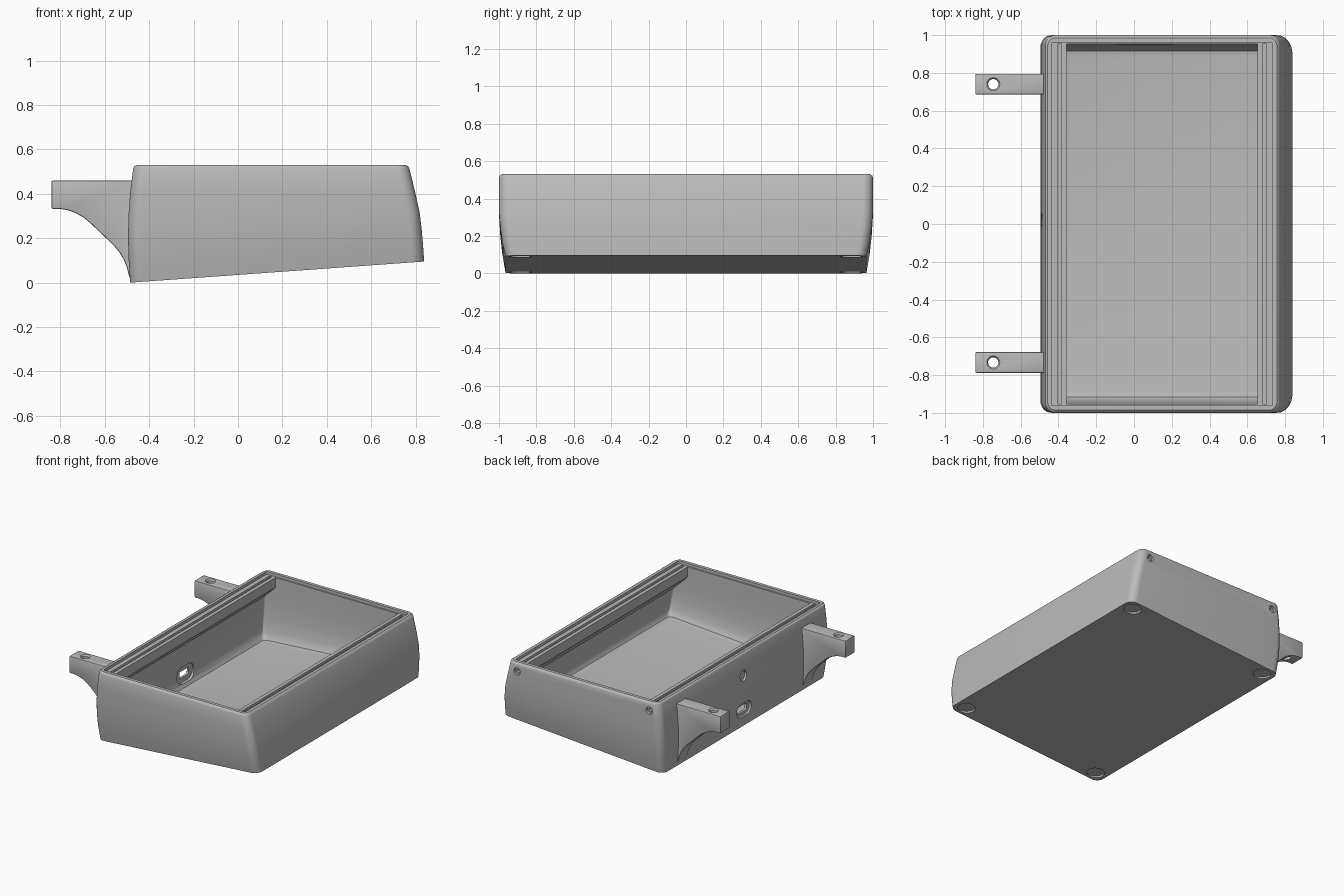
import bpy
import bmesh
from math import cos, sin, pi

cube = bpy.data.objects.get("Cube")
if cube:
    bpy.data.objects.remove(cube, do_unlink=True)

grey = bpy.data.materials.new("plain grey")
grey.use_nodes = True
COLOUR = (0.5, 0.5, 0.5, 1)
grey.diffuse_color = COLOUR
grey.node_tree.nodes["Principled BSDF"].inputs["Base Color"].default_value = COLOUR


def skin(name, rings):
    """Closed solid through a list of matching rings of points."""
    bm = bmesh.new()
    loops = [[bm.verts.new(p) for p in ring] for ring in rings]
    n = len(loops[0])
    for a, b in zip(loops, loops[1:]):
        for i in range(n):
            j = (i + 1) % n
            bm.faces.new((a[i], a[j], b[j], b[i]))
    bm.faces.new(loops[0])
    bm.faces.new(loops[-1])
    bmesh.ops.recalc_face_normals(bm, faces=bm.faces)
    mesh = bpy.data.meshes.new(name)
    bm.to_mesh(mesh)
    bm.free()
    mesh.materials.append(grey)
    ob = bpy.data.objects.new(name, mesh)
    bpy.context.collection.objects.link(ob)
    return ob


def prism(name, outline, axis, lo, hi):
    """Extrude a 2D outline along one axis (the other two stay in xyz order)."""
    def place(p, d):
        q = list(p)
        q.insert("xyz".index(axis), d)
        return q
    return skin(name, [[place(p, d) for p in outline] for d in (lo, hi)])


def rounded(u0, u1, v0, v1, r, steps=8):
    """Outline of a rounded rectangle; a circle when r is half of its size."""
    centres = ((u1 - r, v1 - r), (u0 + r, v1 - r), (u0 + r, v0 + r), (u1 - r, v0 + r))
    return [(cu + r * cos((k + s / steps) * pi / 2), cv + r * sin((k + s / steps) * pi / 2))
            for k, (cu, cv) in enumerate(centres) for s in range(steps + 1)]


def disc(u, v, r):
    pts = rounded(u - r, u + r, v - r, v + r, r)
    return [p for i, p in enumerate(pts) if i % 9 != 8]


def level(xl, zl, xr, zr, hy, r):
    """Tilted rounded section whose height runs from zl at xl to zr at xr."""
    return [(x, y, zl + (zr - zl) * (x - xl) / (xr - xl))
            for x, y in rounded(xl, xr, -hy, hy, r)]


def finish(ob, cutters=(), bevel=0):
    bpy.ops.object.select_all(action="DESELECT")
    bpy.context.view_layer.objects.active = ob
    ob.select_set(True)
    if bevel:
        mod = ob.modifiers.new("soft edges", "BEVEL")
        mod.width = bevel
        mod.segments = 2
        mod.limit_method = "ANGLE"
        bpy.ops.object.modifier_apply(modifier=mod.name)
    for cutter in cutters:
        mod = ob.modifiers.new("cut", "BOOLEAN")
        mod.operation = "DIFFERENCE"
        mod.solver = "EXACT"
        mod.object = cutter
        bpy.ops.object.modifier_apply(modifier=mod.name)
        bpy.data.objects.remove(cutter, do_unlink=True)
    bpy.ops.object.shade_smooth_by_angle(angle=pi / 6)


# Outer shell: left x, left z, right x, right z, half depth
SIDES = [(-.485, 0, .838, .095, .965), (-.492, .1, .833, .17, .982),
         (-.495, .2, .826, .25, .993), (-.493, .3, .817, .32, .999),
         (-.485, .41, .797, .41, 1), (-.472, .512, .772, .512, 1)]
body = skin("case_body", [level(*s, .055) for s in SIDES]
            + [level(-.468, .522, .767, .522, .996, .051),
               level(-.457, .53, .756, .53, .986, .042)])

# Cavity follows the shell and ends in a stepped lip
T = .045
cavity = [level(-.4, .036, .75, .119, .89, .03), level(-.425, .042, .775, .125, .915, .03),
          level(-.438, .062, .787, .145, .927, .03)]
cavity += [level(a + T, b, c - T, d, min(e - T, .953), .012) for a, b, c, d, e in SIDES[1:5]]
cavity += [level(-.437, .508, .733, .508, .953, .01), level(-.437, .509, .733, .509, .962, .01),
           level(-.437, .6, .733, .6, .962, .01)]
cuts = [skin("cavity_cutter", cavity)]

# Round cable hole and recessed port in the left-hand wall
cuts += [prism("cable_cutter", disc(.02, .375, .038), "x", -.6, -.4),
         prism("port_outer_cutter", rounded(-.065, .105, .075, .175, .048), "x", -.6, -.475),
         prism("port_inner_cutter", rounded(-.08, .12, .065, .185, .058), "x", -.459, -.4),
         prism("port_cutter", rounded(-.035, .075, .1, .15, .012), "x", -.6, -.4)]

# Screw holes in the back wall, stepped, in line with the rails
for x in (-.397, .693):
    cuts += [prism("screw_head_cutter", disc(x, .465, .026), "y", .982, 1.1),
             prism("screw_cutter", disc(x, .465, .014), "y", .962, 1.1)]

# Shallow foot recesses under the corners
for x, z in ((-.4, .006), (.755, .089)):
    for y in (-.885, .885):
        cuts.append(prism("foot_cutter", disc(x, y, .06), "z", -.1, z + .01))
finish(body, cuts)

# Grooved rails along both long walls
RAIL = [(-.455, .509), (-.405, .509), (-.405, .485), (-.384, .485), (-.384, .509),
        (-.357, .509), (-.357, .435), (-.478, .315)]
for name, side in (("left_rail", 1), ("right_rail", -1)):
    outline = [(x if side > 0 else .296 - x, z) for x, z in RAIL]
    finish(prism(name, outline, "y", -.958, .958))

# Curved bracket arms with a vertical bolt hole
ARM = [(-.47, .46), (-.84, .46), (-.84, .332), (-.80, .332), (-.765, .326), (-.73, .313),
       (-.695, .293), (-.66, .264), (-.625, .23), (-.59, .197), (-.56, .168), (-.535, .138),
       (-.515, .105), (-.5, .068), (-.488, .02), (-.47, .02)]
for name, y in (("back_arm", .74), ("front_arm", -.733)):
    arm = prism(name, ARM, "y", y - .055, y + .055)
    hole = prism("bolt_cutter", disc(-.745, y, .027), "z", 0, .6)
    sink = skin("countersink_cutter", [[(u, v, z) for u, v in disc(-.745, y, r)]
                                       for z, r in ((.448, .026), (.462, .036))])
    finish(arm, [hole, sink], bevel=.007)
